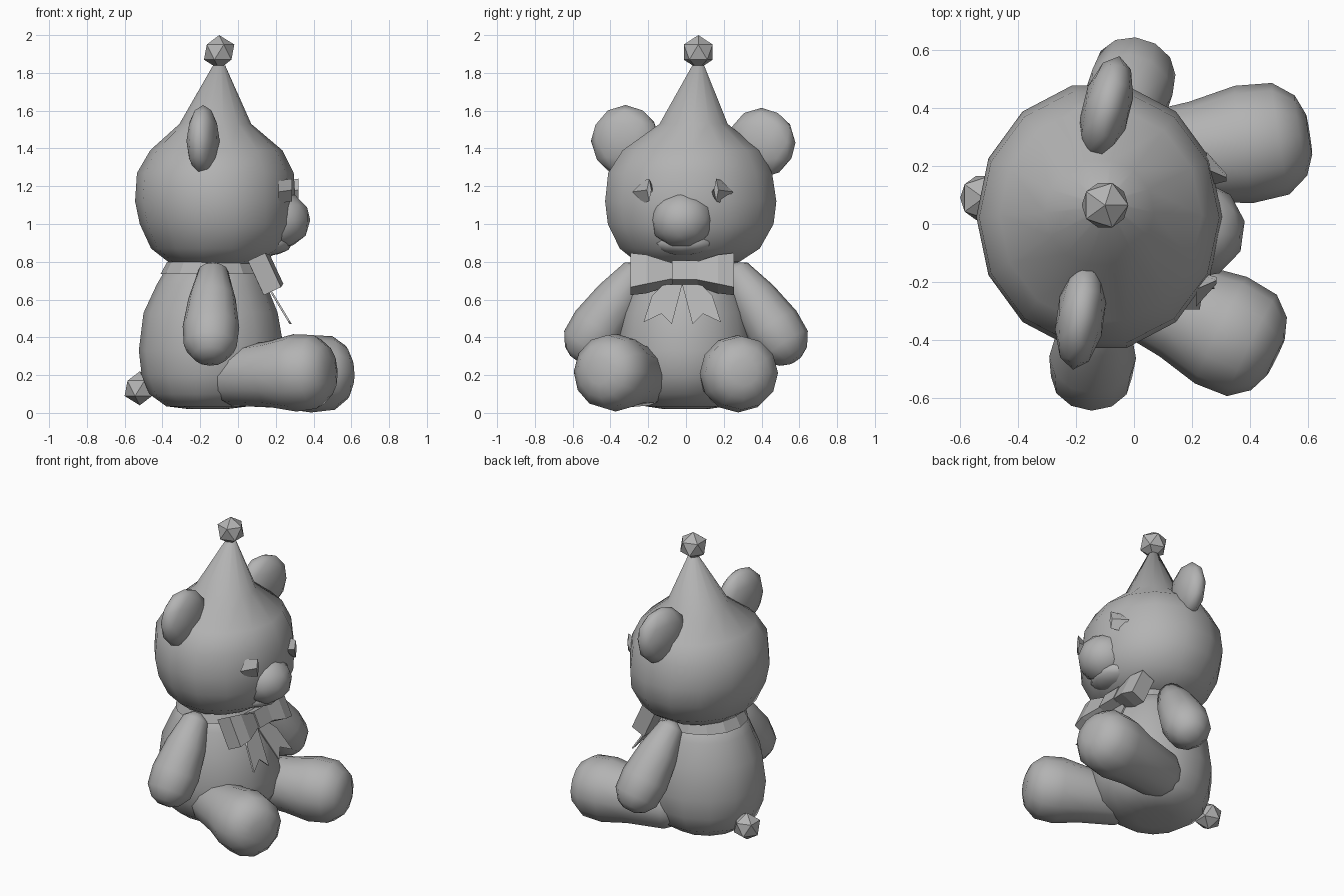
import bpy, bmesh, math
from mathutils import Vector, Matrix

if "Cube" in bpy.data.objects:
    bpy.data.objects.remove(bpy.data.objects["Cube"])

plush = bpy.data.materials.new("plain_grey")
plush.diffuse_color = (0.45, 0.45, 0.45, 1)
plush.use_nodes = True
plush.node_tree.nodes["Principled BSDF"].inputs["Base Color"].default_value = plush.diffuse_color


def finish(name, bm, smooth=True):
    bmesh.ops.recalc_face_normals(bm, faces=bm.faces)
    me = bpy.data.meshes.new(name)
    bm.to_mesh(me)
    bm.free()
    me.materials.append(plush)
    for p in me.polygons:
        p.use_smooth = smooth
    ob = bpy.data.objects.new(name, me)
    bpy.context.collection.objects.link(ob)
    return ob


def loft(name, rings, n=12, caps=True, smooth=True, turn=0.0):
    """Skin a row of elliptical rings, each (centre, axis u, axis v)."""
    bm = bmesh.new()
    rows = []
    for c, u, v in rings:
        c, u, v = Vector(c), Vector(u), Vector(v)
        angs = [turn + 2 * math.pi * i / n for i in range(n)]
        rows.append([bm.verts.new(c + u * math.cos(a) + v * math.sin(a)) for a in angs])
    for a, b in zip(rows, rows[1:]):
        for i in range(n):
            j = (i + 1) % n
            bm.faces.new((a[i], a[j], b[j], b[i]))
    if caps:
        bm.faces.new(rows[0])
        bm.faces.new(rows[-1])
    return finish(name, bm, smooth)


def stack(name, table, n=14, **kw):
    """Horizontal rings: z, centre x, centre y, radius x, radius y."""
    return loft(name, [((x, y, z), (rx, 0, 0), (0, ry, 0)) for z, x, y, rx, ry in table], n, **kw)


def limb(name, p0, p1, profile, n=12):
    p0, p1 = Vector(p0), Vector(p1)
    d = (p1 - p0).normalized()
    u = d.cross(Vector((0.01, 0, 1)) if abs(d.z) < 0.6 else Vector((1, 0, 0))).normalized()
    v = d.cross(u)
    return loft(name, [(p0.lerp(p1, t), u * r, v * r) for t, r in profile], n)


def ball(name, loc, radii, rot=(0, 0), sub=2, smooth=True):
    """Icosphere with radii, turned about z (yaw) and x (roll), in degrees."""
    bm = bmesh.new()
    bmesh.ops.create_icosphere(bm, subdivisions=sub, radius=1)
    m = (Matrix.Translation(loc) @ Matrix.Rotation(math.radians(rot[0]), 4, 'Z')
         @ Matrix.Rotation(math.radians(rot[1]), 4, 'X') @ Matrix.Diagonal((*radii, 1)))
    bmesh.ops.transform(bm, matrix=m, verts=bm.verts)
    return finish(name, bm, smooth)


# Body
stack("body", [(0.02, -0.16, 0, 0.10, 0.12), (0.035, -0.16, 0, 0.22, 0.22),
               (0.10, -0.15, 0, 0.32, 0.31), (0.20, -0.14, 0, 0.37, 0.35),
               (0.33, -0.14, 0, 0.385, 0.37), (0.53, -0.145, 0, 0.355, 0.34),
               (0.68, -0.14, 0, 0.29, 0.285), (0.80, -0.14, 0, 0.22, 0.23)])

# Head running straight into the pointed hat
stack("head_and_hat", [(0.77, -0.12, 0.01, 0.15, 0.18), (0.80, -0.12, 0.01, 0.25, 0.28),
                       (0.87, -0.11, 0.02, 0.35, 0.38), (1.00, -0.11, 0.025, 0.41, 0.45),
                       (1.12, -0.12, 0.025, 0.425, 0.465), (1.27, -0.12, 0.022, 0.415, 0.445),
                       (1.39, -0.115, 0.03, 0.35, 0.375), (1.53, -0.12, 0.04, 0.19, 0.185),
                       (1.84, -0.10, 0.065, 0.032, 0.032)])
ball("hat_pompom", (-0.10, 0.065, 1.91), (0.09, 0.09, 0.09), sub=1, smooth=False)

# Face: snout, chin and eye creases (head turned slightly to its right)
ball("snout", (0.215, -0.02, 1.02), (0.17, 0.17, 0.155), (-8, 0))
ball("chin", (0.15, -0.01, 0.90), (0.14, 0.17, 0.07), (-8, 0))
for side, x, y in ((-1, 0.255, -0.195), (1, 0.29, 0.16)):
    loft("eye", [((x - 0.04, y + side * 0.03, 1.17), (0, 0.06, 0), (0, 0, 0.06)),
                 ((x + 0.03, y, 1.18), (0, 0.012, 0), (0, 0, 0.06))], 4, smooth=False)

# Ears
ball("ear", (-0.185, -0.32, 1.44), (0.085, 0.185, 0.19), (-8, 0))
ball("ear", (-0.095, 0.40, 1.43), (0.085, 0.185, 0.185), (-14, 0))

# Arms
ARM = [(0, 0.03), (0.06, 0.08), (0.35, 0.125), (0.65, 0.15), (0.85, 0.14), (0.96, 0.09), (1, 0.04)]
limb("arm", (-0.13, -0.24, 0.78), (-0.15, -0.58, 0.28), ARM)
limb("arm", (-0.08, 0.24, 0.78), (0.02, 0.58, 0.28), ARM)

# Legs
LEG = [(0, 0.12), (0.1, 0.155), (0.45, 0.175), (0.68, 0.205), (0.86, 0.195), (0.96, 0.14), (1, 0.07)]
limb("leg", (-0.10, -0.17, 0.19), (0.49, -0.46, 0.222), LEG)
limb("leg", (-0.10, 0.20, 0.19), (0.605, 0.31, 0.215), LEG)

# Tail
ball("tail", (-0.52, 0.09, 0.13), (0.09, 0.09, 0.09), sub=1, smooth=False)

# Neck ribbon
stack("neck_ribbon", [(0.735, -0.14, 0, 0.27, 0.272), (0.80, -0.14, 0, 0.235, 0.25)],
      caps=False, smooth=False)

# Bow: knot and two flaring loops, leaning back against the chest
down, out = Vector((0.42, 0, -0.907)), Vector((0.907, 0, 0.42))


def bow_ring(y, half_h, half_t, x=0.15, z=0.735):
    k = math.sqrt(2)
    return ((x, y, z), out * half_t * k, down * half_h * k)


def bow_part(name, rings):
    return loft(name, rings, 4, smooth=False, turn=math.pi / 4)


bow_part("bow_knot", [bow_ring(-0.075, 0.055, 0.05), bow_ring(0.06, 0.055, 0.05)])
for side in (-1, 1):
    y0 = -0.02
    bow_part("bow_loop", [bow_ring(y0 + side * 0.05, 0.045, 0.04),
                          bow_ring(y0 + side * 0.19, 0.085, 0.06),
                          bow_ring(y0 + side * 0.275, 0.10, 0.05, 0.14)])

    # Forked ribbon ends below the knot
    bm = bmesh.new()
    outline = [(0.0, 0.68), (0.055, 0.47), (0.11, 0.525), (0.205, 0.48), (0.16, 0.62), (0.10, 0.68)]
    front = [bm.verts.new((0.165 + (0.67 - z) * 0.6, y0 + side * y, z)) for y, z in outline]
    face = bm.faces.new(front)
    ext = bmesh.ops.extrude_face_region(bm, geom=[face], use_keep_orig=True)
    moved = [g for g in ext["geom"] if isinstance(g, bmesh.types.BMVert)]
    bmesh.ops.translate(bm, vec=(-0.012, 0, 0), verts=moved)
    finish("bow_end", bm, False)
